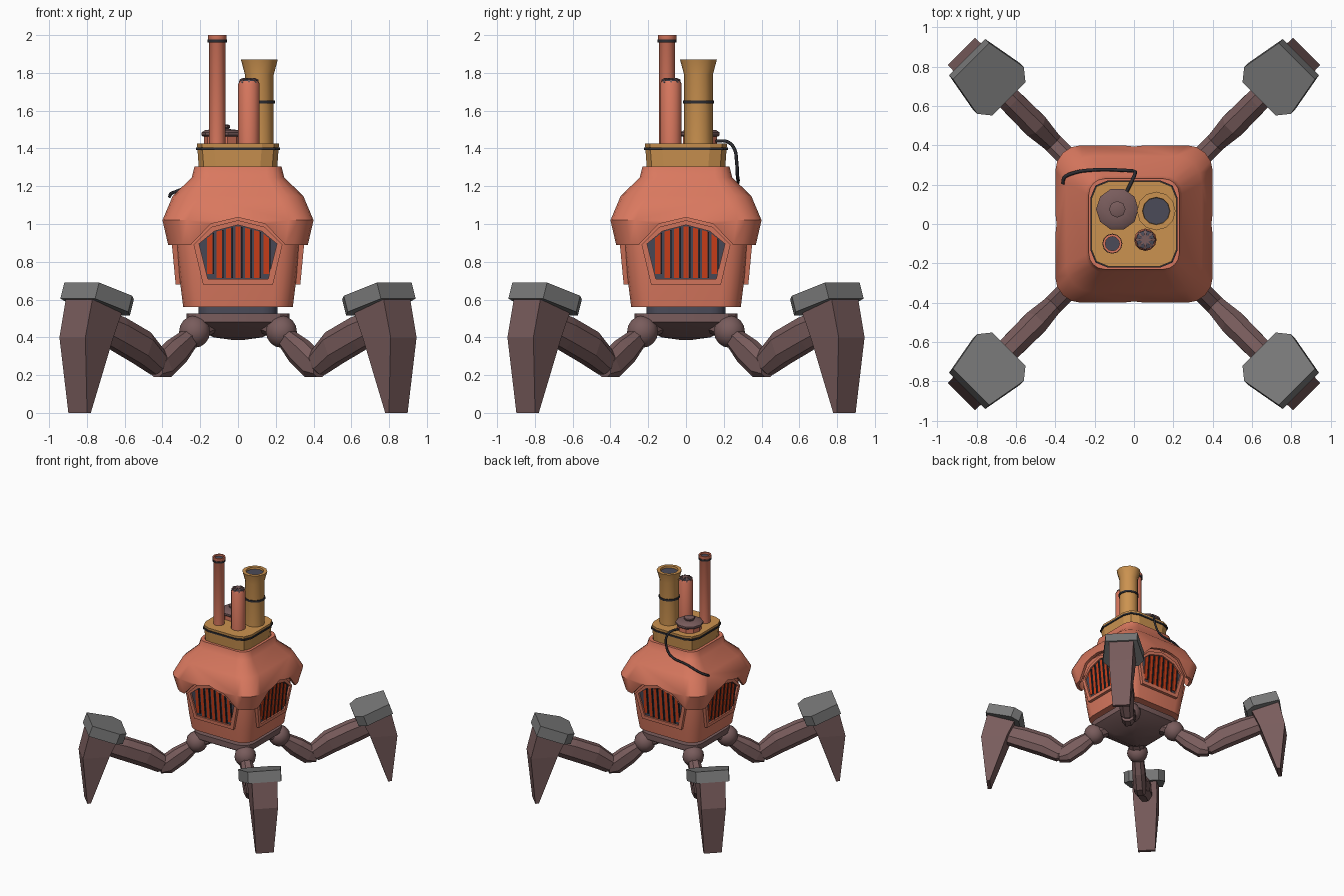
import bpy, bmesh, math
from mathutils import Vector

if "Cube" in bpy.data.objects:
    bpy.data.objects.remove(bpy.data.objects["Cube"])

COLOURS = {
    "coral": (0.70, 0.19, 0.115), "gold": (0.60, 0.29, 0.08),
    "brown": (0.19, 0.107, 0.107), "grey": (0.19, 0.19, 0.19),
    "slate": (0.07, 0.07, 0.098), "orange": (0.62, 0.05, 0.01),
    "black": (0.026, 0.026, 0.032),
}
MATS = {}
for key, col in COLOURS.items():
    MATS[key] = bpy.data.materials.new(key)
    MATS[key].diffuse_color = (*col, 1)


def finish(name, bm, mat, smooth=None):
    bmesh.ops.recalc_face_normals(bm, faces=bm.faces[:])
    me = bpy.data.meshes.new(name)
    bm.to_mesh(me)
    bm.free()
    me.materials.append(MATS[mat])
    ob = bpy.data.objects.new(name, me)
    bpy.context.collection.objects.link(ob)
    if smooth:
        shade(ob, smooth)
    return ob


def shade(ob, angle):
    bpy.ops.object.select_all(action='DESELECT')
    ob.select_set(True)
    bpy.context.view_layer.objects.active = ob
    bpy.ops.object.shade_smooth_by_angle(angle=math.radians(angle))


def loft(name, rings, mat, smooth=None, cyclic=False):
    """Skin a list of equal-length rings; capped unless cyclic."""
    bm = bmesh.new()
    vs = [[bm.verts.new(p) for p in ring] for ring in rings]
    n = len(vs[0])
    pairs = list(zip(vs, vs[1:])) + ([(vs[-1], vs[0])] if cyclic else [])
    for a, b in pairs:
        for i in range(n):
            j = (i + 1) % n
            bm.faces.new((a[i], a[j], b[j], b[i]))
    if not cyclic:
        bm.faces.new(vs[0])
        bm.faces.new(vs[-1])
    return finish(name, bm, mat, smooth)


def rsq(h, r, z, n=4):
    """Rounded square ring of half width h and corner radius r."""
    pts = []
    for k in range(4):
        a0 = k * math.pi / 2
        cx = (h - r) * (1 if k in (0, 3) else -1)
        cy = (h - r) * (1 if k in (0, 1) else -1)
        for i in range(n + 1):
            a = a0 + math.pi / 2 * i / n
            pts.append((cx + r * math.cos(a), cy + r * math.sin(a), z))
    return pts


def lathe(name, x, y, profile, mat, n=12, cyclic=False):
    rings = [[(x + r * math.cos(2 * math.pi * i / n), y + r * math.sin(2 * math.pi * i / n), z)
              for i in range(n)] for r, z in profile]
    return loft(name, rings, mat, 35, cyclic)


def band(name, x, y, r, z, t=0.008):
    lathe(name, x, y, [(r - t, z - t), (r + t, z - t), (r + t, z + t), (r - t, z + t)], "black", 12, True)


def four(ob, start):
    """Place an object and three linked copies around the z axis."""
    for k in range(4):
        o = ob if k == 0 else ob.copy()
        if k:
            bpy.context.collection.objects.link(o)
        o.rotation_euler.z = math.radians(start + 90 * k)


# Lower body and belly
loft("lower_body", [rsq(.29, .11, .56), rsq(.305, .11, .68), rsq(.327, .12, .89), rsq(.327, .12, 1.06)], "coral", 35)
loft("waist", [rsq(.21, .08, .51), rsq(.21, .08, .57)], "slate", 35)
loft("belly_plate", [rsq(.02, .01, .385, 3), rsq(.13, .05, .40, 3), rsq(.25, .10, .465, 3),
                     rsq(.272, .10, .48, 3), rsq(.272, .10, .527, 3)], "brown", 20)

# Upper shell with four arched openings in its skirt
outer = [(.37, .12, .89), (.40, .13, 1.02), (.345, .135, 1.15), (.245, .09, 1.245), (.23, .08, 1.305)]
inner = [(.205, .07, 1.305), (.20, .07, 1.22), (.31, .12, 1.13), (.375, .12, 1.02), (.35, .11, .89)]
shell = loft("upper_shell", [rsq(*p) for p in outer + inner], "coral", None, True)


def mirrored(half):
    return half + [(-x, z) for x, z in reversed(half) if x > 0]


arch_cut = mirrored([(0, 1.035), (.145, 1.0), (.25, .89), (.25, .8)])
for k in range(2):
    cut = loft("arch_cutter", [[(x, y, z) for x, z in arch_cut] for y in (-.6, .6)], "coral")
    cut.rotation_euler.z = k * math.pi / 2
    cut.hide_render = True
    cut.hide_set(True)
    mod = shell.modifiers.new("arch", 'BOOLEAN')
    mod.operation, mod.solver, mod.object = 'DIFFERENCE', 'EXACT', cut
bpy.context.view_layer.update()
bpy.context.view_layer.objects.active = shell
for m in [m.name for m in shell.modifiers]:
    bpy.ops.object.modifier_apply(modifier=m)
shade(shell, 40)


# Furnace grilles, one on each side
def gp(x, z, o):
    return (x, -(.33 + (z - .68) * .095 + o), z)


rim_out = mirrored([(0, 1.02), (.14, .985), (.235, .89), (.185, .68)])
rim_in = mirrored([(0, .995), (.125, .962), (.206, .895), (.16, .71)])
four(loft("grille_frame", [[gp(x, z, o) for x, z in poly] for poly, o in
                           ((rim_out, -.04), (rim_out, 0), (rim_in, 0), (rim_in, -.04))], "coral", None, True), 0)
four(loft("grille_back", [[gp(x, z, o) for x, z in rim_in] for o in (-.03, -.015)], "slate"), 0)


def arch(x):
    x = abs(x)
    return .99 - x * .264 if x < .125 else .957 - (x - .125) * .83


def strips(name, mat, shift, w, o):
    bm = bmesh.new()
    for i in range(-3, 4):
        a, b = i * .05 + shift - w, i * .05 + shift + w
        low = .735 if abs(i) == 3 else .715
        prism = [[bm.verts.new(gp(x, z, d)) for x, z in ((a, low), (b, low), (b, arch(b)), (a, arch(a)))]
                 for d in (-.016, o)]
        for j in range(4):
            m = (j + 1) % 4
            bm.faces.new((prism[0][j], prism[0][m], prism[1][m], prism[1][j]))
        bm.faces.new(prism[1])
        bm.faces.new(prism[0])
    four(finish(name, bm, mat), 0)


strips("grille_glow", "orange", 0, .014, -.008)
strips("grille_bar", "black", .019, .004, -.003)

# Roof collar
loft("roof_collar", [rsq(.207, .09, 1.29, 2), rsq(.217, .09, 1.425, 2)], "gold", 20)
loft("collar_cord", [rsq(h, .09, z, 2) for h, z in ((.21, 1.392), (.222, 1.392), (.222, 1.406), (.21, 1.406))],
     "black", None, True)

# Chimneys
lathe("thin_chimney", -.11, -.10, [(.043, 1.41), (.043, 1.965), (.049, 1.975), (.049, 2.0), (.036, 2.0), (.036, 1.96)], "coral")
lathe("thin_chimney_hole", -.11, -.10, [(.037, 1.97), (.037, 1.985)], "slate")
band("thin_chimney_band", -.11, -.10, .043, 1.968)
lathe("wide_chimney", .113, .066, [(.076, 1.41), (.076, 1.79), (.098, 1.872), (.07, 1.872), (.064, 1.82)], "gold")
lathe("wide_chimney_hole", .113, .066, [(.067, 1.83), (.069, 1.855)], "slate")
band("wide_chimney_band", .113, .066, .075, 1.645)
lathe("short_chimney", .058, -.08, [(.057, 1.41), (.057, 1.74), (.05, 1.757)], "coral")
lathe("short_chimney_dome", .058, -.08, [(.052, 1.745), (.046, 1.762), (.02, 1.768)], "slate")
for k in range(4):
    a = k * math.pi / 4
    u, v = Vector((math.cos(a), math.sin(a), 0)), Vector((-math.sin(a), math.cos(a), 0))
    c = Vector((.058, -.08, 0))
    loft("short_chimney_rib", [[c + u * su * r + v * sv * .006 + Vector((0, 0, z))
                                for su, sv in ((-1, -1), (1, -1), (1, 1), (-1, 1))]
                               for r, z in ((.053, 1.745), (.05, 1.765), (.03, 1.774))], "brown")

# Hatch
lathe("hatch_neck", -.085, .075, [(.095, 1.41), (.095, 1.465)], "coral", 10)
lathe("hatch_lid", -.085, .075, [(.10, 1.462), (.108, 1.47), (.108, 1.485), (.09, 1.497), (.045, 1.502)], "brown", 10)
lathe("hatch_knob", -.085, .075, [(.03, 1.495), (.042, 1.51), (.042, 1.522), (.03, 1.527)], "brown", 8)

# Loose hose from the hatch to the shell
cu = bpy.data.curves.new("hose", 'CURVE')
cu.dimensions, cu.bevel_depth, cu.bevel_resolution, cu.resolution_u = '3D', .009, 1, 5
path = [(-.04, .16, 1.44), (-.01, .22, 1.435), (.005, .255, 1.40), (0, .268, 1.33), (-.04, .272, 1.26),
        (-.2, .275, 1.222), (-.32, .255, 1.175), (-.355, .235, 1.16), (-.362, .205, 1.145)]
sp = cu.splines.new('BEZIER')
sp.bezier_points.add(len(path) - 1)
for bp, p in zip(sp.bezier_points, path):
    bp.co = p
    bp.handle_left_type = bp.handle_right_type = 'AUTO'
cu.materials.append(MATS["black"])
hose = bpy.data.objects.new("hose", cu)
bpy.context.collection.objects.link(hose)
bpy.ops.object.select_all(action='DESELECT')
hose.select_set(True)
bpy.context.view_layer.objects.active = hose
bpy.ops.object.convert(target='MESH')


# Legs: built along x, then placed on the four diagonals
def limb(name, stations):
    """Stations: distance, height, half depth, half width, lean of the section."""
    rings = []
    for d, z, h, w, lean in stations:
        s, c = math.sin(math.radians(lean)), math.cos(math.radians(lean))
        oct_ = [(1, .45), (.5, 1), (-.5, 1), (-1, .45), (-1, -.45), (-.5, -1), (.5, -1), (1, -.45)]
        rings.append([(d - s * h * p, w * q, z + c * h * p) for p, q in oct_])
    four(loft(name, rings, "brown"), 45)


bm = bmesh.new()
bmesh.ops.create_uvsphere(bm, u_segments=12, v_segments=8, radius=.085)
bmesh.ops.translate(bm, vec=(.325, 0, .43), verts=bm.verts[:])
four(finish("hip_ball", bm, "brown", 35), 45)
limb("hip_socket", [(.22, .47, .05, .06, -15), (.31, .45, .06, .06, -15)])
limb("thigh", [(.35, .405, .05, .045, -42), (.46, .325, .075, .052, -42), (.56, .255, .075, .052, -30),
               (.61, .225, .035, .045, 0)])
limb("shin", [(.545, .27, .05, .04, 30), (.60, .265, .07, .05, 30), (.72, .345, .09, .065, 25),
              (.90, .42, .09, .062, 22), (1.04, .47, .08, .055, 22)])


# Tapered foot
def foot_ring(i, o, w, zi, zo):
    return [(i, -w, zi), (o, -w, zo), (o, w, zo), (i, w, zi)]


four(loft("foot", [foot_ring(1.172, 1.2, .07, 0, 0), foot_ring(1.03, 1.24, .097, .4, .4),
                   foot_ring(.965, 1.185, .10, .54, .62)], "brown"), 45)

# Sloping foot cap
plan = [(.90, .12), (.96, .168), (1.17, .13)]
plan += [(d, -w) for d, w in reversed(plan)]
four(loft("foot_cap", [[(d + sh, w, .60 + (d - .9) / 3 - dz) for d, w in plan]
                       for sh, dz in ((.03, .085), (0, 0))], "grey"), 45)

for m in bpy.data.materials:
    if m.users and not m.is_grease_pencil:
        m.use_nodes = True
        m.node_tree.nodes["Principled BSDF"].inputs["Base Color"].default_value = m.diffuse_color
